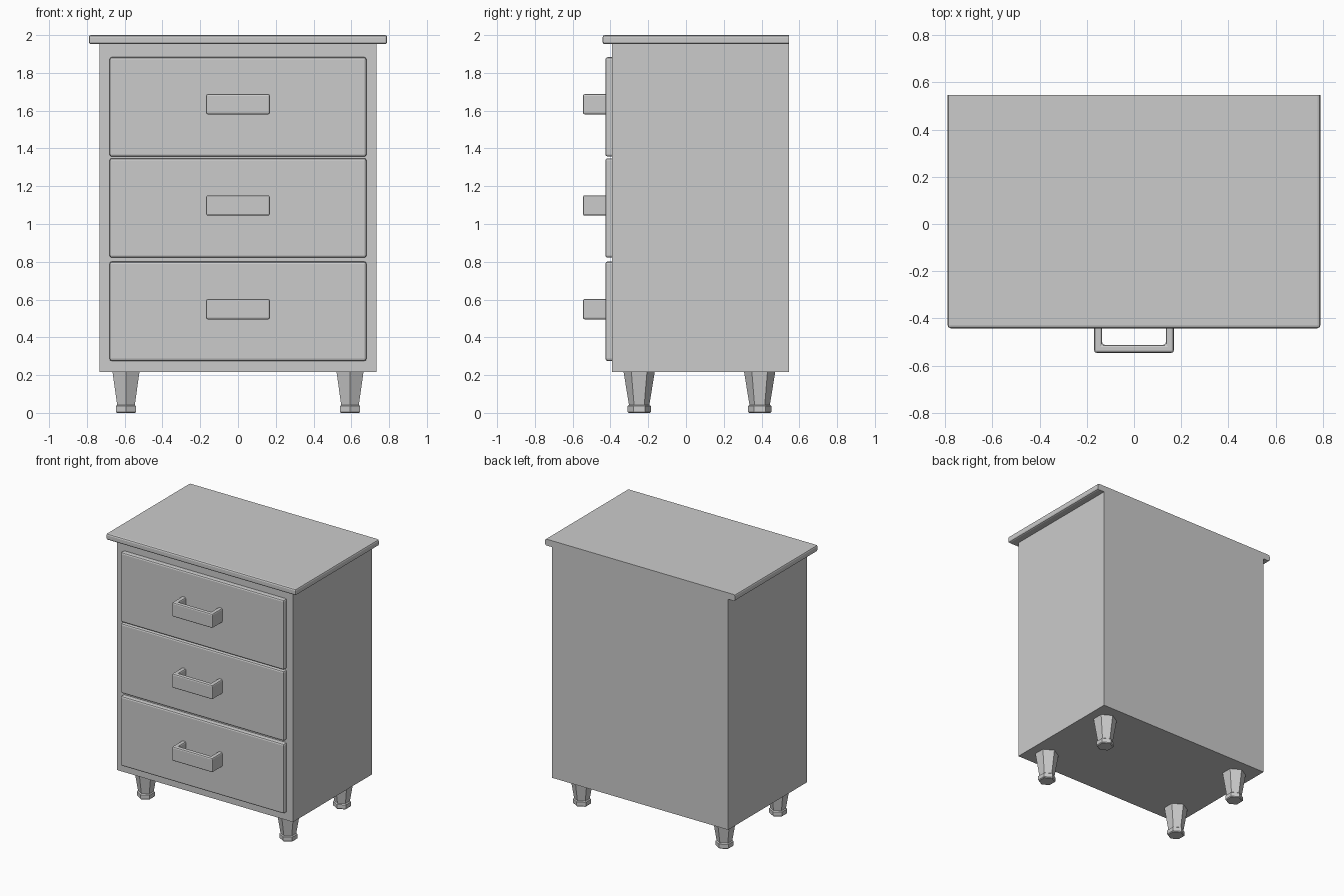
import bpy, bmesh, math

if "Cube" in bpy.data.objects:
    bpy.data.objects.remove(bpy.data.objects["Cube"])


def finish(name, bm):
    bmesh.ops.recalc_face_normals(bm, faces=bm.faces)
    me = bpy.data.meshes.new(name)
    bm.to_mesh(me)
    bm.free()
    ob = bpy.data.objects.new(name, me)
    bpy.context.collection.objects.link(ob)
    return ob


def box(name, x, y, z, bevel=0.0):
    """Box from ranges; every edge except those of the back face is bevelled."""
    bm = bmesh.new()
    bmesh.ops.create_cube(bm, size=1)
    for v in bm.verts:
        v.co = [r[0] if c < 0 else r[1] for c, r in zip(v.co, (x, y, z))]
    if bevel:
        edges = [e for e in bm.edges if min(v.co.y for v in e.verts) < y[1] - 1e-5]
        bmesh.ops.bevel(bm, geom=edges, offset=bevel, segments=2, profile=0.5,
                        affect='EDGES')
    return finish(name, bm)


def handle(name, zc):
    """U-shaped pull: top-view profile extruded upwards."""
    w, t, h, y0, y1 = 0.169, 0.034, 0.054, -0.425, -0.546
    prof = [(-w, y0), (-w, y1), (w, y1), (w, y0),
            (w - t, y0), (w - t, y1 + t), (t - w, y1 + t), (t - w, y0)]
    bm = bmesh.new()
    f = bm.faces.new([bm.verts.new((x, y, zc - h)) for x, y in prof])
    r = bmesh.ops.extrude_face_region(bm, geom=[f])
    for v in r['geom']:
        if isinstance(v, bmesh.types.BMVert):
            v.co.z += 2 * h
    edges = [e for e in bm.edges if min(v.co.y for v in e.verts) < y0 - 1e-5]
    bmesh.ops.bevel(bm, geom=edges, offset=0.01, segments=2, profile=0.5,
                    affect='EDGES')
    return finish(name, bm)


def leg(name, cx, cy):
    """Six-sided tapered leg with a small foot collar."""
    rings = [(0.0, 0.056), (0.006, 0.062), (0.036, 0.062), (0.042, 0.054),
             (0.22, 0.083)]
    bm = bmesh.new()
    loops = [[bm.verts.new((cx + r * math.sin(i * math.pi / 3),
                            cy + r * math.cos(i * math.pi / 3), z))
              for i in range(6)] for z, r in rings]
    for a, b in zip(loops, loops[1:]):
        for i in range(6):
            j = (i + 1) % 6
            bm.faces.new((a[i], a[j], b[j], b[i]))
    bm.faces.new(loops[0])
    bm.faces.new(loops[-1])
    return finish(name, bm)


# Carcass and overhanging top, flush at the back
box("cabinet_body", (-0.733, 0.733), (-0.393, 0.546), (0.217, 1.953))
box("table_top", (-0.79, 0.79), (-0.442, 0.546), (1.952, 2.0), 0.012)

# Drawer fronts with their pulls
for level, zc, zh in (("top", 1.62, 1.634), ("middle", 1.085, 1.098),
                      ("bottom", 0.538, 0.549)):
    box(level + "_drawer", (-0.68, 0.68), (-0.427, -0.39),
        (zc - 0.263, zc + 0.263), 0.012)
    handle(level + "_handle", zh)

# Four legs
for side, x in (("left", -0.593), ("right", 0.593)):
    for end, y in (("front", -0.248), ("back", 0.39)):
        leg(f"{end}_{side}_leg", x, y)
